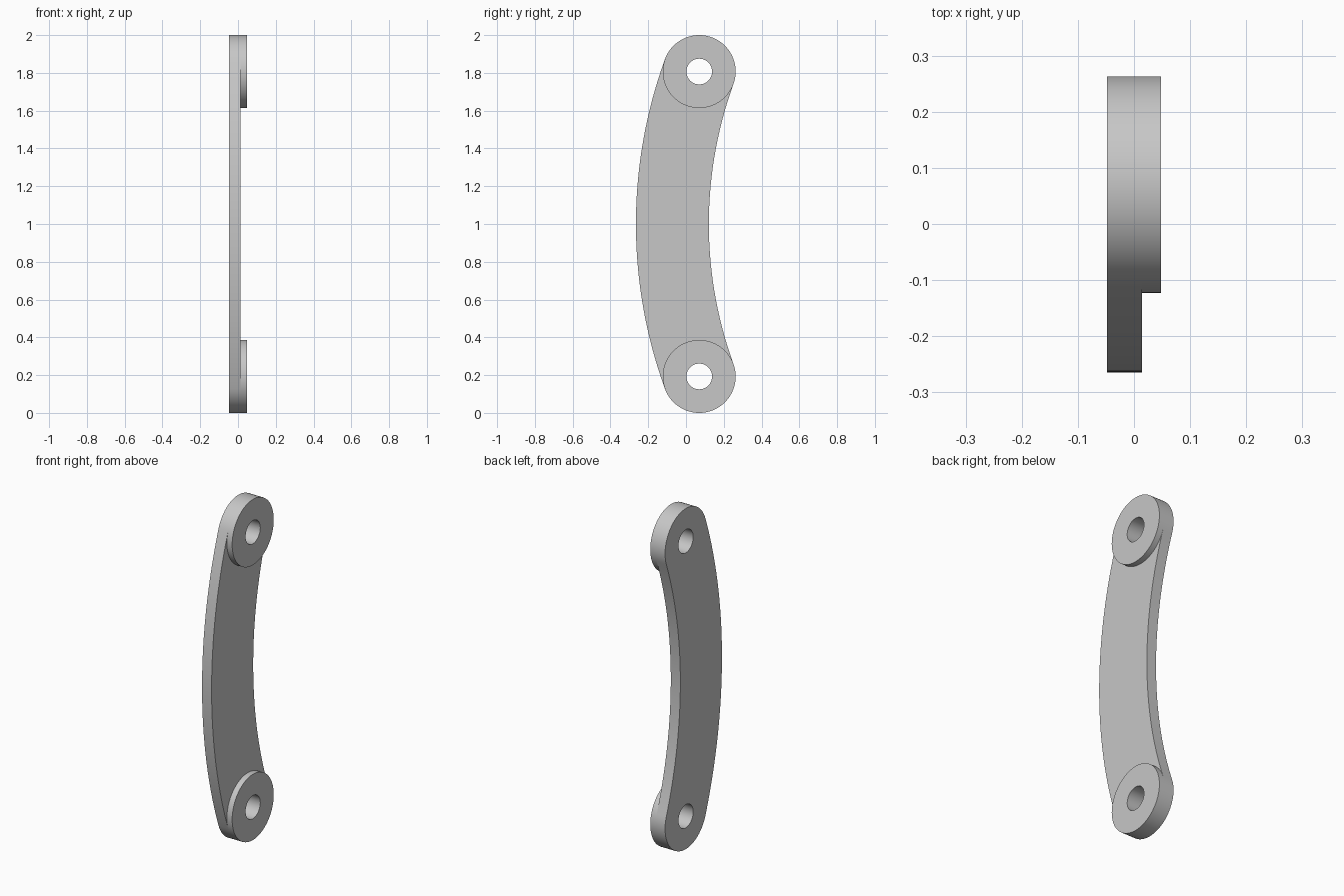
import bpy
import bmesh
from math import sin, cos, pi, asin, radians
from mathutils import Matrix

if "Cube" in bpy.data.objects:
    bpy.data.objects.remove(bpy.data.objects["Cube"], do_unlink=True)

END_Y, END_Z, MID_Z = 0.07, 0.807, 1.0      # pivot position, half pivot spacing
HALF_W, HOLE_R = 0.193, 0.068               # half link width, hole radius
ARC_R = 2.364                               # bend radius of the centre line
SWEEP = asin(END_Z / ARC_R)
ARC_Y = END_Y + ARC_R * cos(SWEEP)
BACK, STEP, FACE = -0.048, 0.014, 0.048     # thickness levels along x

grey = bpy.data.materials.new("Plain grey")
grey.use_nodes = True
grey.diffuse_color = (0.57, 0.57, 0.57, 1)
grey.node_tree.nodes["Principled BSDF"].inputs["Base Color"].default_value = (0.57, 0.57, 0.57, 1)


def arc(cy, cz, r, start, end, n):
    """Points along an arc in the y-z plane."""
    steps = [start + (end - start) * i / n for i in range(n + 1)]
    return [(cy + r * cos(a), cz + r * sin(a)) for a in steps]


def circle(cy, cz, r):
    return arc(cy, cz, r, 0, 2 * pi, 72)[:-1]


def slab(name, loops, x0, x1):
    """Fill nested outlines and extrude them from x0 to x1."""
    curve = bpy.data.curves.new(name, "CURVE")
    curve.dimensions, curve.fill_mode = "2D", "BOTH"
    curve.extrude = (x1 - x0) / 2
    for loop in loops:
        spline = curve.splines.new("POLY")
        spline.points.add(len(loop) - 1)
        for point, (y, z) in zip(spline.points, loop):
            point.co = (y, z, 0, 1)
        spline.use_cyclic_u = True
    obj = bpy.data.objects.new(name, curve)
    bpy.context.collection.objects.link(obj)
    bpy.ops.object.select_all(action="DESELECT")
    obj.select_set(True)
    bpy.context.view_layer.objects.active = obj
    bpy.ops.object.convert(target="MESH")
    obj = bpy.context.view_layer.objects.active

    # Stand the slab up: profile axes become y and z, thickness becomes x
    mesh = obj.data
    mesh.transform(Matrix(((0, 0, 1, (x0 + x1) / 2), (1, 0, 0, 0), (0, 1, 0, 0), (0, 0, 0, 1))))
    bm = bmesh.new()
    bm.from_mesh(mesh)
    bmesh.ops.remove_doubles(bm, verts=bm.verts, dist=0.0001)
    bmesh.ops.recalc_face_normals(bm, faces=bm.faces)
    bm.to_mesh(mesh)
    bm.free()
    mesh.materials.clear()
    mesh.materials.append(grey)
    bpy.ops.object.shade_smooth_by_angle(angle=radians(30))
    return obj


top, bottom = MID_Z + END_Z, MID_Z - END_Z
holes = {z: circle(END_Y, z, HOLE_R) for z in (top, bottom)}

# Curved link plate: outer arc, bottom end, inner arc, top end
outline = (
    arc(ARC_Y, MID_Z, ARC_R + HALF_W, pi - SWEEP, pi + SWEEP, 48)[:-1]
    + arc(END_Y, bottom, HALF_W, pi + SWEEP, 2 * pi + SWEEP, 36)[:-1]
    + arc(ARC_Y, MID_Z, ARC_R - HALF_W, pi + SWEEP, pi - SWEEP, 48)[:-1]
    + arc(END_Y, top, HALF_W, -SWEEP, pi - SWEEP, 36)[:-1]
)
slab("curved_plate", [outline, holes[top], holes[bottom]], BACK, STEP)

# Raised round bosses around both holes
for label, z in (("top_boss", top), ("bottom_boss", bottom)):
    slab(label, [circle(END_Y, z, HALF_W), holes[z]], STEP, FACE)
